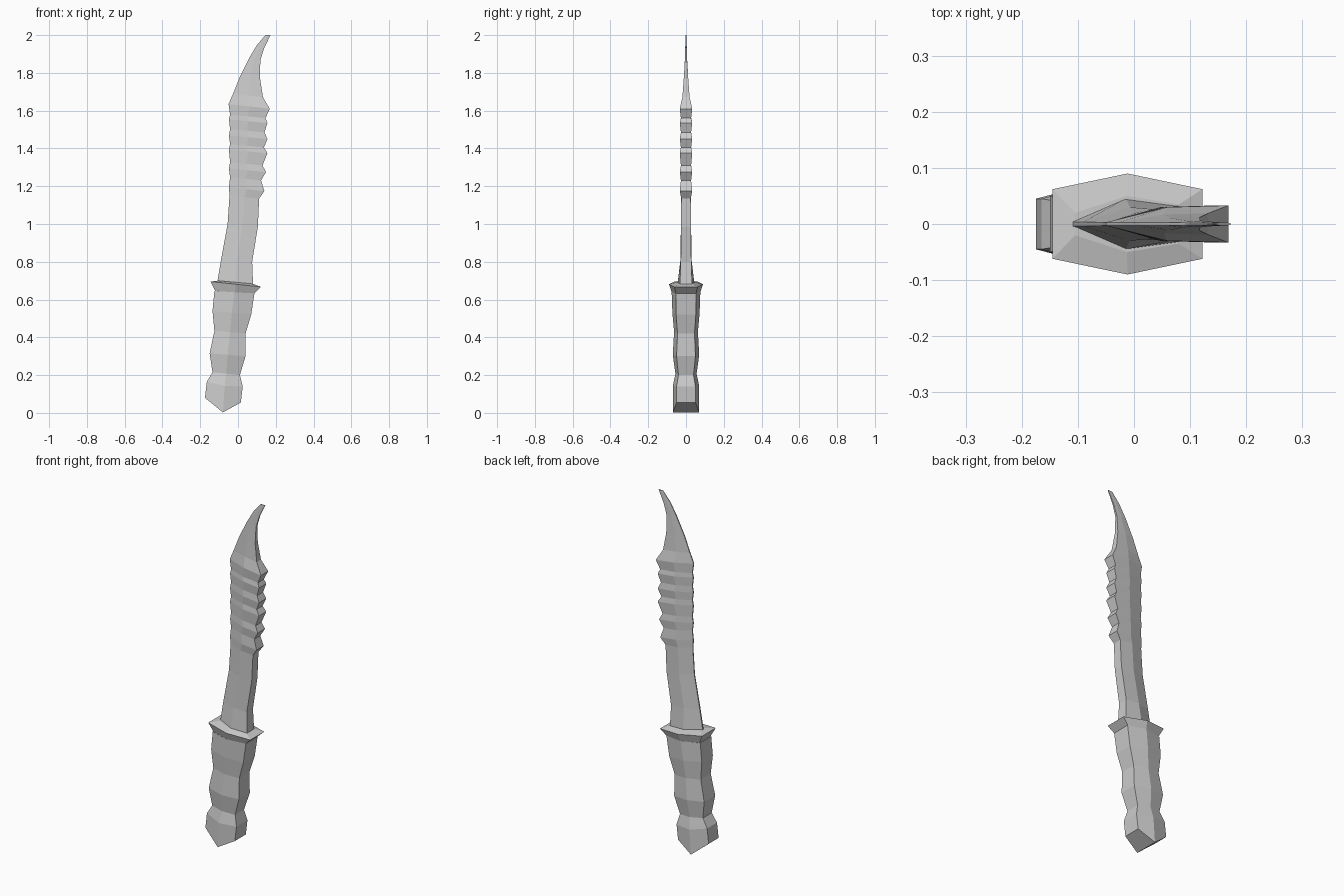
import bpy, bmesh


def loft(name, rings):
    """Skin six-sided rings: (left x, left z, right x, right z, left y, mid y, right y, mid drop)."""
    bm = bmesh.new()
    loops = []
    for xl, zl, xr, zr, yl, ym, yr, drop in rings:
        xm, zm = (xl + xr) / 2, (zl + zr) / 2 - drop
        pts = [(xl, -yl, zl), (xm, -ym, zm), (xr, -yr, zr),
               (xr, yr, zr), (xm, ym, zm), (xl, yl, zl)]
        loops.append([bm.verts.new(p) for p in pts])
    for a, b in zip(loops, loops[1:]):
        for i in range(6):
            j = (i + 1) % 6
            bm.faces.new((a[i], a[j], b[j], b[i]))
    # end caps, split along the middle ridge
    for c in (loops[0], loops[-1]):
        bm.faces.new((c[0], c[1], c[4], c[5]))
        bm.faces.new((c[1], c[2], c[3], c[4]))
    bmesh.ops.recalc_face_normals(bm, faces=bm.faces)
    me = bpy.data.meshes.new(name)
    bm.to_mesh(me)
    bm.free()
    ob = bpy.data.objects.new(name, me)
    bpy.context.collection.objects.link(ob)


# grip with finger swells and pointed pommel
loft("grip", [
    (-.175, .08, .015, .055, .045, .07, .05, .065),
    (-.165, .165, .025, .14, .045, .07, .05, .01),
    (-.135, .215, .010, .20, .04, .056, .04, 0),
    (-.150, .315, .040, .30, .05, .07, .05, 0),
    (-.125, .435, .040, .42, .045, .063, .045, 0),
    (-.135, .54, .070, .52, .05, .072, .052, 0),
    (-.125, .645, .087, .633, .05, .076, .053, 0),
])

# flared guard with a low cap
loft("guard", [
    (-.120, .645, .085, .632, .05, .076, .053, 0),
    (-.145, .695, .122, .667, .062, .09, .062, 0),
    (-.105, .70, .080, .683, .02, .05, .035, 0),
])

# plain lower blade: cutting edge on the left, thick spine on the right
blade = [
    (-.110, .69, .080, .675, .004, .045, .032, 0),
    (-.090, .81, .075, .80, .004, .03, .028, 0),
    (-.055, 1.00, .105, .985, .003, .027, .026, 0),
    (-.045, 1.15, .112, 1.135, .003, .026, .025, 0),
]
# saw teeth on the spine, alternating peak and valley
teeth = [(.140, 1.175), (.122, 1.23), (.148, 1.275), (.130, 1.31), (.156, 1.375),
         (.137, 1.405), (.156, 1.45), (.140, 1.485), (.156, 1.535), (.145, 1.56)]
for i, (x, z) in enumerate(teeth):
    peak = i % 2 == 0
    blade.append((-.048 if peak else -.042, z + .018, x, z,
                  .003, .03 if peak else .026, .033 if peak else .027, 0))
# hooked tip
blade += [
    (-.050, 1.635, .168, 1.61, .003, .03, .033, 0),
    (-.026, 1.69, .132, 1.672, .003, .017, .019, 0),
    (.010, 1.78, .117, 1.77, .003, .011, .012, 0),
    (.060, 1.88, .118, 1.865, .003, .006, .006, 0),
    (.100, 1.947, .138, 1.93, .002, .004, .004, 0),
    (.145, 2.00, .172, 2.00, .001, .002, .002, 0),
]
loft("blade", blade)
